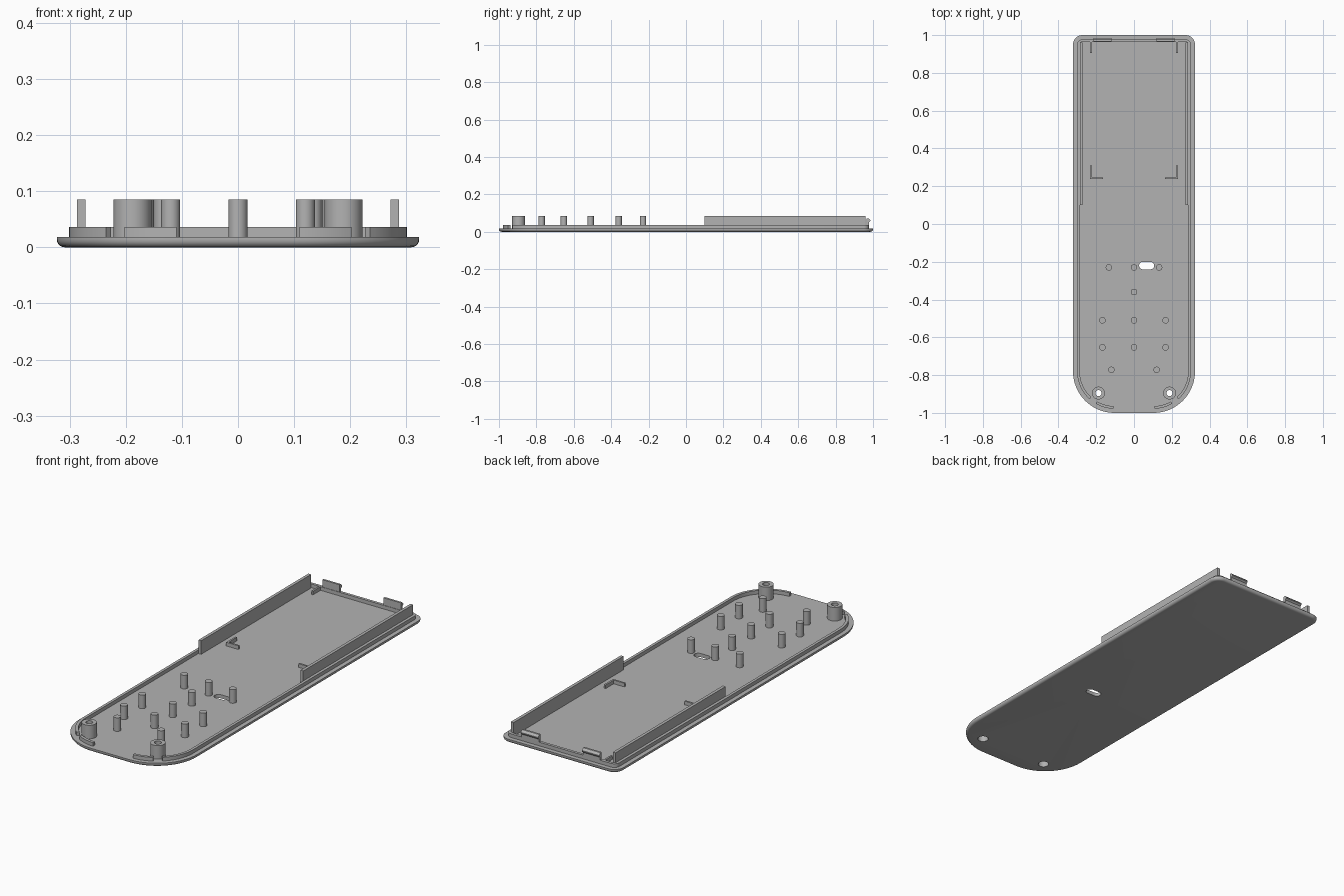
import bpy, bmesh
from math import sin, cos, radians, pi

if "Cube" in bpy.data.objects:
    bpy.data.objects.remove(bpy.data.objects["Cube"], do_unlink=True)

HALF_W, FLOOR, LIP, TOP = 0.323, 0.018, 0.036, 0.085
FRONT_R, BACK_R = 0.22, 0.05

grey = bpy.data.materials.new("plain grey")
grey.use_nodes = True
grey.diffuse_color = (0.45, 0.45, 0.45, 1)
grey.node_tree.nodes["Principled BSDF"].inputs["Base Color"].default_value = (0.45, 0.45, 0.45, 1)


def loft(name, rings, smooth=True):
    """Closed solid through a list of equal-length 3D rings."""
    bm = bmesh.new()
    loops = [[bm.verts.new(p) for p in ring] for ring in rings]
    n = len(loops[0])
    for a, b in zip(loops, loops[1:]):
        for i in range(n):
            bm.faces.new((a[i], a[(i + 1) % n], b[(i + 1) % n], b[i]))
    bm.faces.new(loops[0][::-1])
    bm.faces.new(loops[-1])
    bmesh.ops.recalc_face_normals(bm, faces=bm.faces)
    mesh = bpy.data.meshes.new(name)
    bm.to_mesh(mesh)
    bm.free()
    mesh.materials.append(grey)
    obj = bpy.data.objects.new(name, mesh)
    bpy.context.collection.objects.link(obj)
    if smooth:
        finish(obj)
    return obj


def finish(obj):
    bpy.ops.object.select_all(action="DESELECT")
    obj.select_set(True)
    bpy.context.view_layer.objects.active = obj
    bpy.ops.object.shade_smooth_by_angle(angle=radians(35))


def prism(name, pts, z0, z1):
    return loft(name, [[(x, y, z) for x, y in pts] for z in (z0, z1)])


def box(name, x0, x1, y0, y1, z0, z1):
    return prism(name, [(x0, y0), (x1, y0), (x1, y1), (x0, y1)], z0, z1)


def arc(cx, cy, r, a0, a1, n=16):
    angles = [radians(a0 + (a1 - a0) * i / n) for i in range(n + 1)]
    return [(cx + r * cos(a), cy + r * sin(a)) for a in angles]


def circle(cx, cy, r, n=32):
    return arc(cx, cy, r, 0, 360 - 360 / n, n - 1)


def front_arc(side, inset, a0, a1):
    """Part of a large front corner; a0, a1 run counterclockwise."""
    return arc(side * (HALF_W - FRONT_R), FRONT_R - 1, FRONT_R - inset, a0, a1)


def back_arcs(inset):
    cx, cy, r = HALF_W - BACK_R, 1 - BACK_R, BACK_R - inset
    return arc(cx, cy, r, 0, 90, 8) + arc(-cx, cy, r, 90, 180, 8)


def outline(inset):
    return front_arc(1, inset, -90, 0) + back_arcs(inset) + front_arc(-1, inset, 180, 270)


def cut(target, cutters):
    for cutter in cutters:
        mod = target.modifiers.new("hole", "BOOLEAN")
        mod.operation, mod.solver, mod.object = "DIFFERENCE", "EXACT", cutter
        bpy.context.view_layer.objects.active = target
        bpy.ops.object.modifier_apply(modifier=mod.name)
        bpy.data.objects.remove(cutter, do_unlink=True)
    finish(target)


# Base plate with a rounded lower edge
ROUND = 0.014
rings = []
for i in range(6):
    a = i / 5 * pi / 2
    rings.append([(x, y, ROUND * (1 - cos(a))) for x, y in outline(ROUND * (1 - sin(a)))])
rings.append([(x, y, FLOOR) for x, y in outline(0)])
plate = loft("base_plate", rings, False)

# Through slot and screw recesses
slot = arc(0.087, -0.22, 0.02, -90, 90) + arc(0.047, -0.22, 0.02, 90, 270)
cut(plate, [prism("slot_cutter", slot, -0.1, 0.1)]
    + [prism("recess_cutter", circle(s * 0.188, -0.895, 0.025), -0.1, 0.1) for s in (-1, 1)])

# Raised lip following the edge, open around the screw bosses
OUT, IN = 0.022, 0.036


def lip_path(inset):
    return front_arc(1, inset, -48, 0) + back_arcs(inset) + front_arc(-1, inset, 180, 228)


prism("edge_lip", lip_path(OUT) + lip_path(IN)[::-1], FLOOR - 0.002, LIP)

for side, word in ((1, "left"), (-1, "right")):
    # Short lip section at the front corner
    a0, a1 = (-88, -60) if side > 0 else (240, 268)
    prism(word + "_front_lip", front_arc(side, OUT, a0, a1) + front_arc(side, IN, a0, a1)[::-1],
          FLOOR - 0.002, LIP)

    # Tall side rail
    xs = sorted((side * 0.272, side * 0.287))
    box(word + "_side_rail", *xs, 0.1, 0.96, FLOOR - 0.002, TOP)

    # Snap clip with an outward hook
    profile = [(0.966, 0.02), (0.978, 0.02), (0.978, 0.05), (0.986, 0.057),
               (0.986, 0.062), (0.976, 0.072), (0.966, 0.072)]
    loft(word + "_snap_clip", [[(side * x, y, z) for y, z in profile] for x in (0.12, 0.215)])

    # Battery locating ribs
    w = 0.009
    corner = [(0.232, 0.238), (0.232, 0.31), (0.232 - w, 0.31), (0.232 - w, 0.238 + w),
              (0.165, 0.238 + w), (0.165, 0.238)]
    prism(word + "_corner_rib", [(side * x, y) for x, y in corner], FLOOR - 0.002, LIP)
    xs = sorted((side * (0.232 - w), side * 0.232))
    box(word + "_back_rib", *xs, 0.905, 0.966, FLOOR - 0.002, LIP)

    # Hollow screw boss, wide below and narrow at the top
    x, y = side * 0.188, -0.895
    boss = prism(word + "_screw_boss", circle(x, y, 0.034), FLOOR - 0.002, TOP)
    cut(boss, [prism("recess_cutter", circle(x, y, 0.025), -0.1, 0.045),
               prism("screw_cutter", circle(x, y, 0.016), -0.1, 0.2)])

# Support posts, in rows from back to front
for y, xs in ((-0.23, (-0.133, 0, 0.133)), (-0.36, (0,)), (-0.51, (-0.167, 0, 0.167)),
              (-0.653, (-0.167, 0, 0.167)), (-0.772, (-0.12, 0.12))):
    for x in xs:
        prism("support_post", circle(x, y, 0.017, 24), FLOOR - 0.002, TOP)
